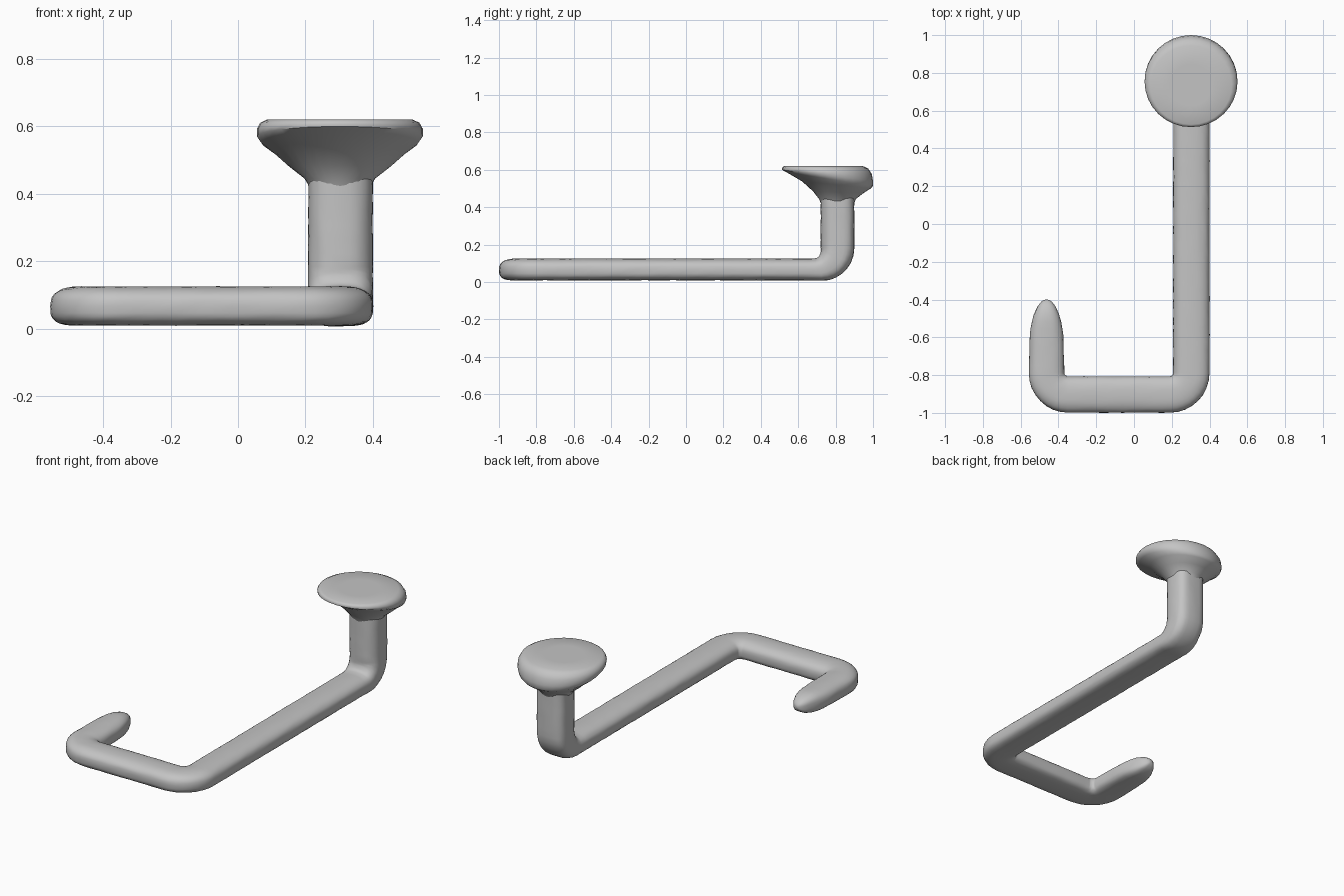
import bpy
import bmesh
import math
import random
from mathutils import Vector

random.seed(4)
SIDES = 32

cube = bpy.data.objects.get("Cube")
if cube:
    bpy.data.objects.remove(cube, do_unlink=True)

grey = bpy.data.materials.new("plain grey")
grey.use_nodes = True
grey.diffuse_color = (0.55, 0.55, 0.55, 1)
shader = grey.node_tree.nodes["Principled BSDF"]
shader.inputs["Base Color"].default_value = grey.diffuse_color
shader.inputs["Roughness"].default_value = 0.7


def loft(name, rings):
    """Skin a list of point rings and close both ends with fans."""
    bm = bmesh.new()
    loops = [[bm.verts.new(p) for p in ring] for ring in rings]
    for a, b in zip(loops, loops[1:]):
        for i in range(SIDES):
            j = (i + 1) % SIDES
            bm.faces.new((a[i], a[j], b[j], b[i]))
    for end in (loops[0], loops[-1]):
        hub = bm.verts.new(sum((v.co for v in end), Vector()) / SIDES)
        for i in range(SIDES):
            bm.faces.new((end[i], end[(i + 1) % SIDES], hub))
    bmesh.ops.recalc_face_normals(bm, faces=bm.faces)
    mesh = bpy.data.meshes.new(name)
    bm.to_mesh(mesh)
    bm.free()
    mesh.materials.append(grey)
    obj = bpy.data.objects.new(name, mesh)
    bpy.context.collection.objects.link(obj)
    bpy.ops.object.select_all(action="DESELECT")
    obj.select_set(True)
    bpy.context.view_layer.objects.active = obj
    bpy.ops.object.shade_smooth_by_angle(angle=math.radians(50))
    return obj


def power(value, exponent):
    return math.copysign(abs(value) ** exponent, value)


def rounded_path(corners, radius, step=0.04):
    """Polyline with right-angle corners rounded by arcs."""
    pts = [Vector(c) for c in corners]
    path, start = [], pts[0]
    for k in range(1, len(pts)):
        d_in = (pts[k] - pts[k - 1]).normalized()
        last = k == len(pts) - 1
        stop = pts[k] if last else pts[k] - d_in * radius
        n = max(1, round((stop - start).length / step))
        path += [start.lerp(stop, i / n) for i in range(n)]
        if last:
            path.append(stop)
        else:
            d_out = (pts[k + 1] - pts[k]).normalized()
            for i in range(8):
                a = i / 8 * math.pi / 2
                path.append(stop + radius * (d_in * math.sin(a) + d_out * (1 - math.cos(a))))
            start = pts[k] + d_out * radius
    return path


# Bent rod: short return leg, front bar, long bar and upright post
path = rounded_path([(-0.463, -0.4, 0.067), (-0.463, -0.903, 0.067),
                     (0.304, -0.903, 0.067), (0.304, 0.81, 0.067),
                     (0.304, 0.81, 0.47)], 0.115)
# Extra stations make the tip round
path[1:1] = [path[0] + Vector((0, -s, 0)) for s in (0.004, 0.012, 0.025)]

rings, up, travelled = [], Vector((0, 0, 1)), 0
for k, p in enumerate(path):
    before, after = path[max(k - 1, 0)], path[min(k + 1, len(path) - 1)]
    tangent = (after - before).normalized()
    side = tangent.cross(up).normalized()
    up = side.cross(tangent)
    travelled += (p - before).length

    def swell(length):
        left = 1 - min(1, (travelled + 0.0005) / length)
        return math.sqrt(1 - left * left)

    width = (0.085 + 0.011 * min(1, travelled / 0.5)) * swell(0.22)
    depth = (0.058 + 0.032 * max(0, tangent.z)) * swell(0.12)
    ring = []
    for i in range(SIDES):
        a = 2 * math.pi * i / SIDES
        c, s = math.cos(a), math.sin(a)
        # Rounder above, flatter underneath
        e = 0.8 if s > 0 else 0.62
        wobble = 1 + random.uniform(-0.012, 0.012)
        ring.append(p + (side * width * power(c, e) + up * depth * power(s, e)) * wobble)
    rings.append(ring)
loft("bent_rod", rings)

# Flared head: height, centre y, half width, half length, backward slope
profile = [(0.42, 0.81, 0.09, 0.088, 0),
           (0.445, 0.81, 0.105, 0.1, 0),
           (0.48, 0.815, 0.15, 0.135, -0.03),
           (0.52, 0.805, 0.195, 0.185, -0.1),
           (0.55, 0.768, 0.232, 0.231, -0.16),
           (0.57, 0.757, 0.246, 0.243, -0.12),
           (0.592, 0.753, 0.246, 0.24, -0.06),
           (0.61, 0.746, 0.236, 0.229, -0.02),
           (0.62, 0.736, 0.215, 0.209, 0),
           (0.62, 0.736, 0.11, 0.11, 0)]
rings = []
for z, cy, rx, ry, slope in profile:
    ring = []
    for i in range(SIDES):
        a = 2 * math.pi * i / SIDES
        dy = ry * math.sin(a)
        ring.append(Vector((0.302 + rx * math.cos(a), cy + dy, z + slope * dy)))
    rings.append(ring)
loft("flared_head", rings)
